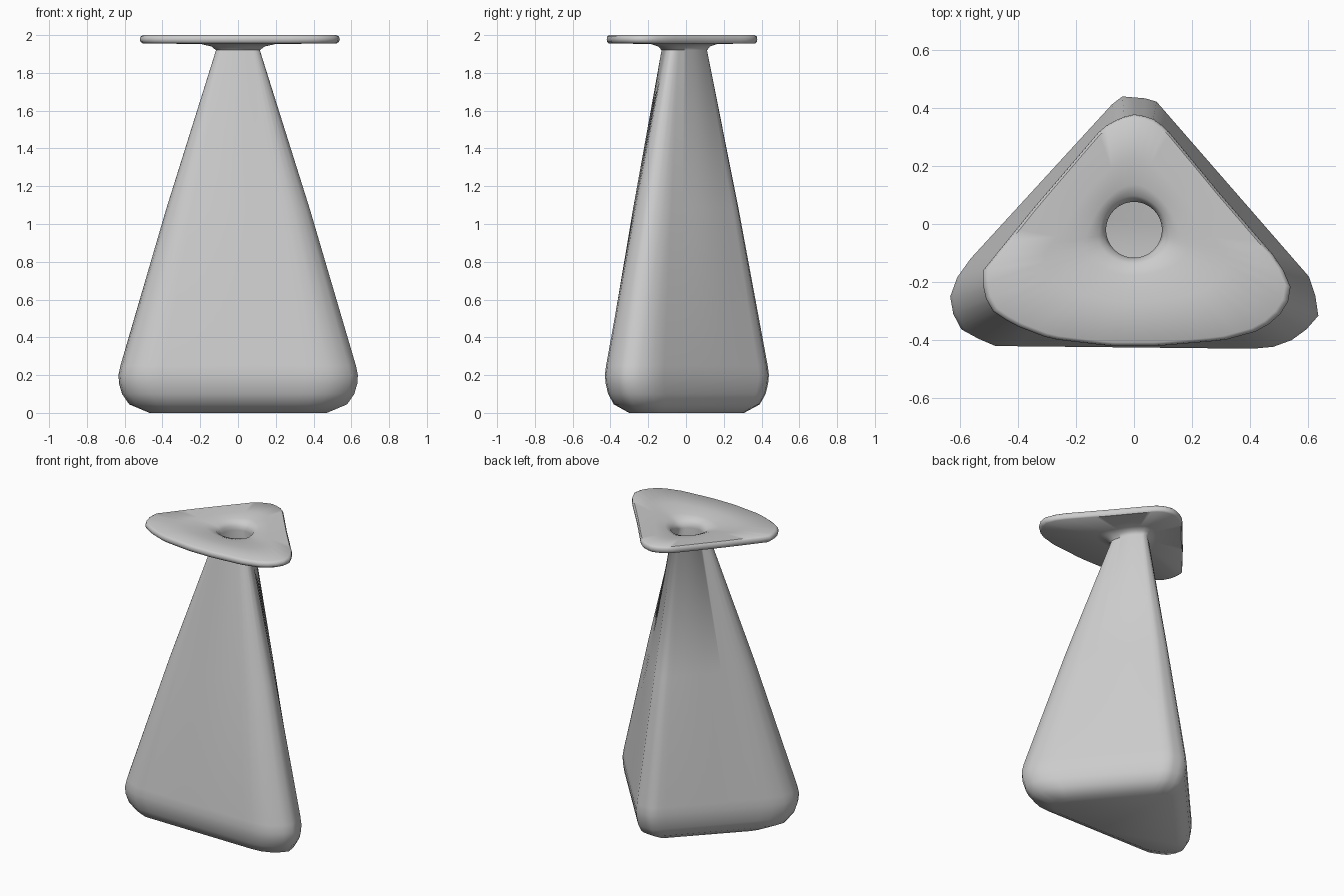
import bpy, bmesh, math
from mathutils import Vector

if "Cube" in bpy.data.objects:
    bpy.data.objects.remove(bpy.data.objects["Cube"])

N = 72
CENTRE = Vector((0.0, -0.02))

# Corner outlines: widest part of the body, and the flat lip
BODY = [(0.07, 0.43), (-0.05, 0.44), (-0.60, -0.16), (-0.64, -0.27), (-0.60, -0.36),
        (-0.49, -0.42), (0.46, -0.43), (0.57, -0.39), (0.64, -0.31), (0.61, -0.19)]
LIP = [(0.07, 0.36), (0.01, 0.38), (-0.05, 0.365), (-0.11, 0.33), (-0.35, 0.05),
       (-0.52, -0.16), (-0.52, -0.22), (-0.50, -0.29), (-0.42, -0.345), (-0.29, -0.395),
       (-0.08, -0.42), (0.08, -0.42), (0.31, -0.40), (0.42, -0.37), (0.49, -0.33),
       (0.53, -0.27), (0.54, -0.21), (0.50, -0.13), (0.30, 0.10), (0.11, 0.33)]


def resample(outline):
    """Points of the outline at equal angles around the centre."""
    result = []
    for i in range(N):
        a = math.tau * i / N
        d = Vector((math.cos(a), math.sin(a)))
        best = 0
        for j, p in enumerate(outline):
            p = Vector(p) - CENTRE
            e = Vector(outline[(j + 1) % len(outline)]) - CENTRE - p
            den = d.cross(e)
            if abs(den) < 1e-9:
                continue
            t, u = p.cross(e) / den, p.cross(d) / den
            if t > 0 and -1e-6 <= u <= 1 + 1e-6:
                best = max(best, t)
        result.append(CENTRE + d * best)
    return result


def circle(r):
    return [CENTRE + Vector((math.cos(math.tau * i / N), math.sin(math.tau * i / N))) * r
            for i in range(N)]


def scale(ring, sx, sy):
    return [Vector((p.x * sx, p.y * sy)) for p in ring]


def mix(a, b, t):
    return [p.lerp(q, t) for p, q in zip(a, b)]


body, lip = resample(BODY), resample(LIP)
neck = mix(circle(0.12), scale(body, 0.19, 0.28), 0.5)
throat = circle(0.096)

rings = [
    # rounded foot
    (scale(body, 0.74, 0.70), 0.0), (scale(body, 0.91, 0.89), 0.045),
    (scale(body, 0.97, 0.96), 0.10), (scale(body, 0.995, 0.99), 0.155), (body, 0.20),
    # tapering wall and neck
    (mix(body, neck, 0.02), 0.25), (mix(body, neck, 0.49), 1.08), (neck, 1.92),
    # flare and lip
    (mix(neck, lip, 0.06), 1.94), (mix(neck, lip, 0.2), 1.953),
    (mix(neck, lip, 0.96), 1.956), (mix(neck, lip, 0.99), 1.964), (lip, 1.978),
    (mix(throat, lip, 0.99), 1.992), (mix(throat, lip, 0.96), 2.0),
    (mix(throat, lip, 0.5), 1.994), (mix(throat, lip, 0.2), 1.984),
    # throat and hollow inside
    (mix(throat, lip, 0.07), 1.97), (mix(throat, lip, 0.02), 1.95), (throat, 1.925),
    (mix(scale(body, 0.94, 0.93), throat, 0.49), 1.08), (scale(body, 0.94, 0.93), 0.22),
    (scale(body, 0.86, 0.84), 0.07), (scale(body, 0.70, 0.66), 0.03),
]

bm = bmesh.new()
loops = [[bm.verts.new((p.x, p.y, z)) for p in ring] for ring, z in rings]
for a, b in zip(loops, loops[1:]):
    for i in range(N):
        k = (i + 1) % N
        bm.faces.new((a[i], a[k], b[k], b[i]))
bm.faces.new(loops[0][::-1])
bm.faces.new(loops[-1])
bmesh.ops.recalc_face_normals(bm, faces=bm.faces)

mesh = bpy.data.meshes.new("vase")
bm.to_mesh(mesh)
bm.free()
vase = bpy.data.objects.new("vase", mesh)
bpy.context.collection.objects.link(vase)
bpy.context.view_layer.objects.active = vase
vase.select_set(True)
bpy.ops.object.shade_smooth_by_angle(angle=math.radians(50))
